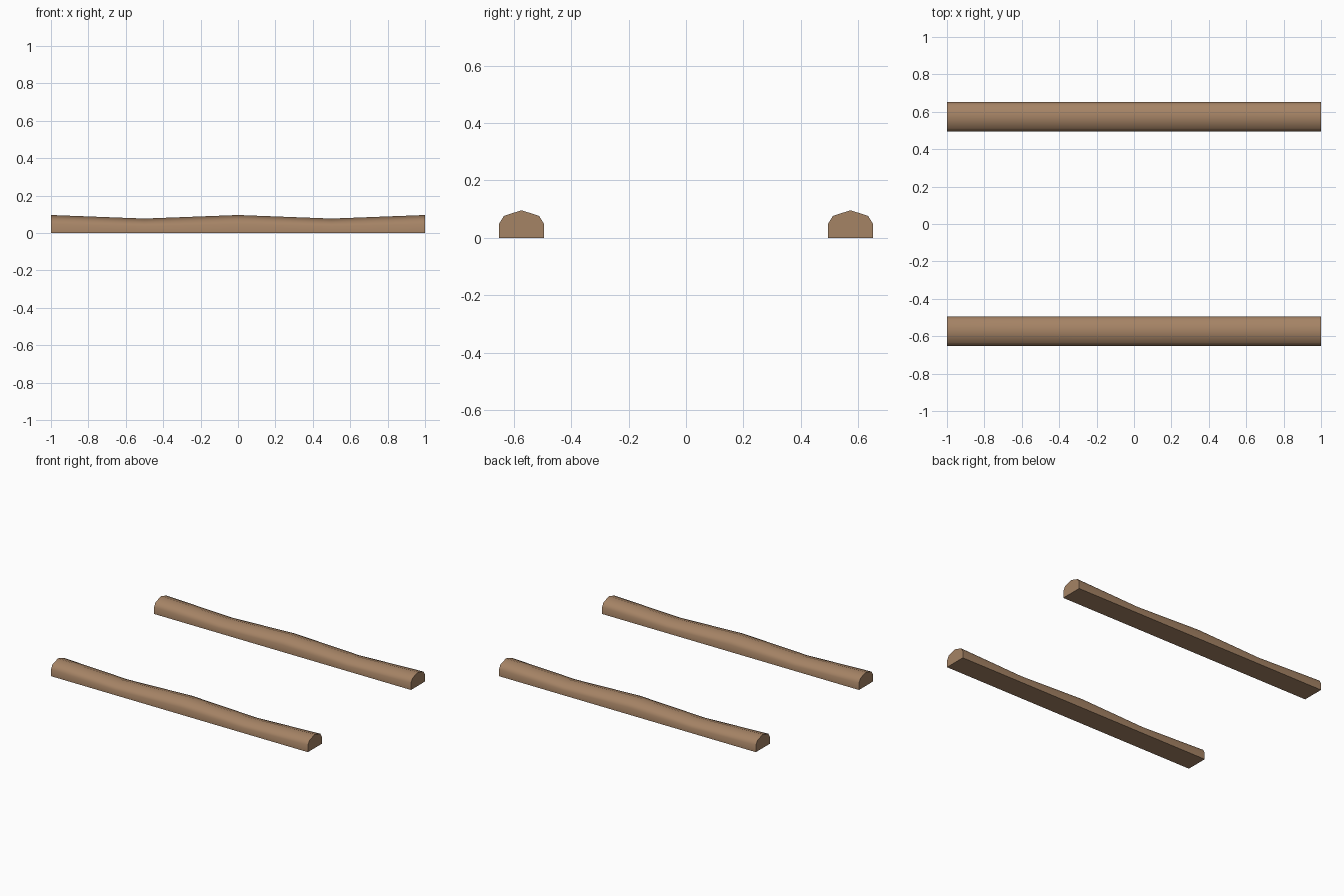
import bpy, bmesh, math

if "Cube" in bpy.data.objects:
    bpy.data.objects.remove(bpy.data.objects["Cube"])

wood = bpy.data.materials.new("tan wood")
wood.diffuse_color = (0.376, 0.227, 0.130, 1.0)
wood.use_nodes = True
wood.node_tree.nodes["Principled BSDF"].inputs["Base Color"].default_value = wood.diffuse_color

# Cross-section: y offset, z at a crest, drop in z at a dip
PROFILE = [(-0.078, 0.0, 0.0), (0.078, 0.0, 0.0), (0.078, 0.049, 0.014),
           (0.0615, 0.076, 0.019), (0.0, 0.096, 0.019),
           (-0.0615, 0.076, 0.019), (-0.078, 0.049, 0.014)]
# Stations along the beam: x, dip amount
STATIONS = [(-1.0, 0), (-0.5, 1), (0.0, 0), (0.5, 1), (1.0, 0)]


def beam(name, y_center):
    bm = bmesh.new()
    rings = [[bm.verts.new((x, y_center + y, z - dip * drop))
              for y, z, drop in PROFILE] for x, dip in STATIONS]
    n = len(PROFILE)
    for a, b in zip(rings, rings[1:]):
        for i in range(n):
            j = (i + 1) % n
            bm.faces.new((a[i], a[j], b[j], b[i]))
    # flat end caps
    bm.faces.new(rings[0])
    bm.faces.new(rings[-1])
    bmesh.ops.recalc_face_normals(bm, faces=bm.faces)
    mesh = bpy.data.meshes.new(name)
    bm.to_mesh(mesh)
    bm.free()
    mesh.materials.append(wood)
    obj = bpy.data.objects.new(name, mesh)
    bpy.context.collection.objects.link(obj)
    # rounded top, crisp base and ends
    bpy.ops.object.select_all(action='DESELECT')
    obj.select_set(True)
    bpy.context.view_layer.objects.active = obj
    bpy.ops.object.shade_smooth_by_angle(angle=math.radians(55))


# Two parallel wavy-topped beams
beam("front_beam", -0.573)
beam("back_beam", 0.573)
